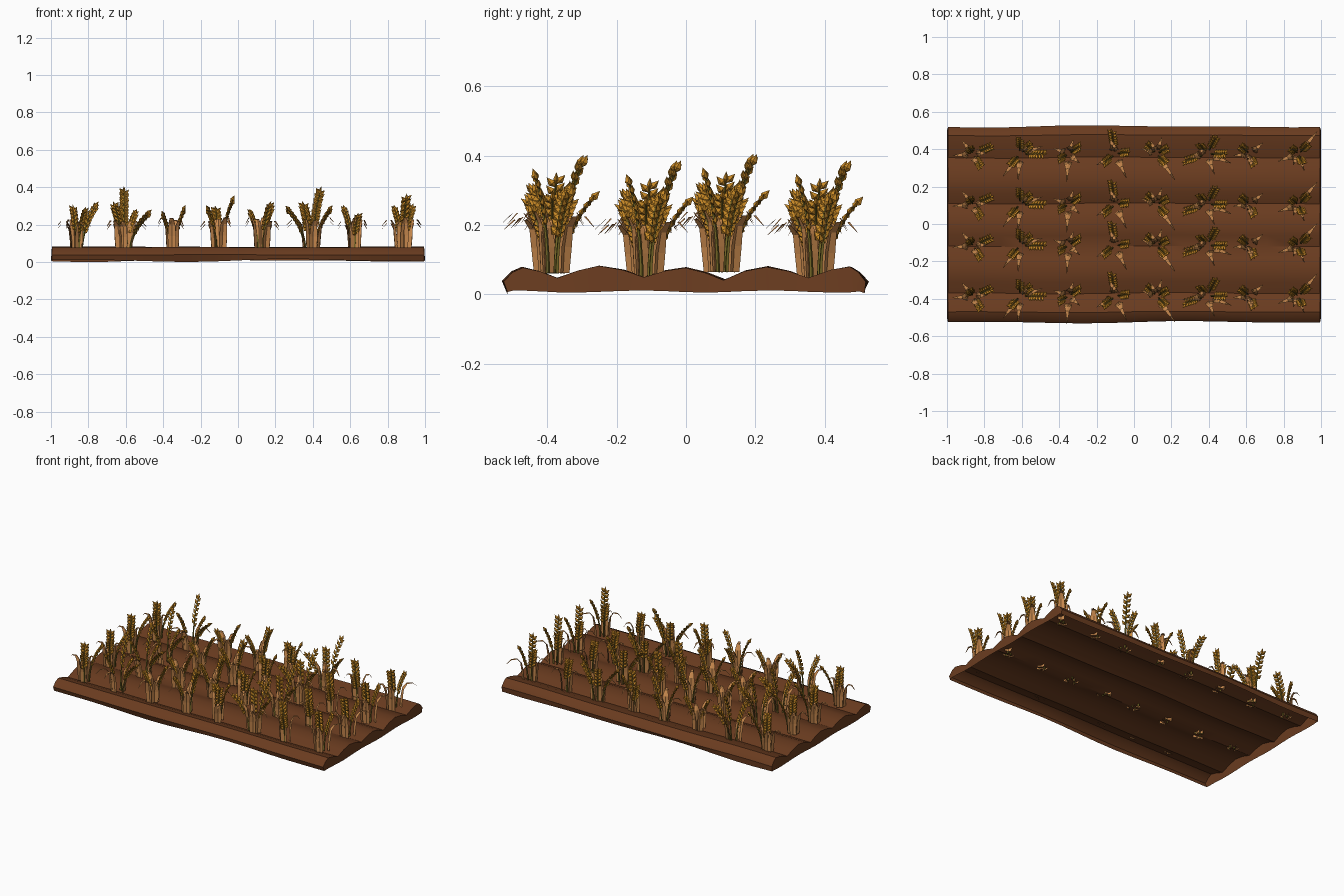
import bpy, bmesh, math, random
from mathutils import Vector

if "Cube" in bpy.data.objects:
    bpy.data.objects.remove(bpy.data.objects["Cube"])

random.seed(4)


def material(name, rgb):
    m = bpy.data.materials.new(name)
    m.diffuse_color = (*rgb, 1)
    m.use_nodes = True
    m.node_tree.nodes["Principled BSDF"].inputs["Base Color"].default_value = m.diffuse_color
    return m


SOIL = material("soil brown", (0.145, 0.045, 0.014))
LEAF = material("dry leaf tan", (0.58, 0.25, 0.075))
STEM = material("stem olive", (0.18, 0.14, 0.02))
GRAIN = material("grain gold", (0.60, 0.26, 0.02))


def to_mesh(bm, name, mat):
    me = bpy.data.meshes.new(name)
    bm.to_mesh(me)
    bm.free()
    me.materials.append(mat)
    return me


def place(me, name, loc=(0, 0, 0)):
    ob = bpy.data.objects.new(name, me)
    ob.location = loc
    bpy.context.collection.objects.link(ob)
    return ob


def bridge(bm, a, b, closed=False):
    for i in range(len(a) if closed else len(a) - 1):
        j = (i + 1) % len(a)
        bm.faces.new((a[i], a[j], b[j], b[i]))


# Ploughed soil: open shell with ridges along x and a ragged skirt
PROFILE = [(-.525, .038), (-.50, .065), (-.47, .078), (-.42, .066), (-.37, .046),
           (-.31, .067), (-.25, .081), (-.18, .07), (-.12, .05), (-.06, .068),
           (0, .077), (.06, .062), (.11, .042), (.17, .068), (.235, .08),
           (.30, .066), (.355, .046), (.42, .069), (.475, .079), (.50, .063), (.522, .036)]


def wobble(x, k):
    return math.sin(4.1 * x + k) * 0.6 + math.sin(7.3 * x + 2 * k) * 0.4


bm = bmesh.new()
rows, lows = [], []
N = 14
for i in range(N + 1):
    x = -0.995 + 1.99 * i / N
    ring = []
    for j, (y, z) in enumerate(PROFILE):
        edge = j in (0, len(PROFILE) - 1)
        ring.append(bm.verts.new((x, y + (0.007 if edge else 0.004) * wobble(x, j * .1),
                                  z + 0.002 * wobble(x, y * 9))))
    low = [bm.verts.new((x, s * 0.515, 0.012 + 0.009 * wobble(x, 1 + s))) for s in (-1, 1)]
    rows.append(ring)
    lows.append(low)
for a, b in zip(rows, rows[1:]):
    bridge(bm, b, a)
for s, e in ((0, 0), (1, -1)):
    bridge(bm, [r[e] for r in rows], [l[s] for l in lows])
# end walls
for k in (0, N):
    sx = -0.005 if k == 0 else 0.005
    mid = [bm.verts.new((rows[k][j].co.x + sx, PROFILE[j][0], 0.012 + 0.003 * math.sin(j)))
           for j in range(1, len(PROFILE) - 1)]
    bridge(bm, rows[k], [lows[k][0]] + mid + [lows[k][1]])
zmin = min(v.co.z for v in bm.verts)
for v in bm.verts:
    if v.co.z < 0.03:
        v.co.z = max(0, v.co.z - zmin)
bmesh.ops.recalc_face_normals(bm, faces=bm.faces)
top = max(bm.faces, key=lambda f: f.normal.z * f.normal.z)
if top.normal.z < 0:
    bmesh.ops.reverse_faces(bm, faces=bm.faces)
soil = place(to_mesh(bm, "soil_bed", SOIL), "soil_bed")
bpy.context.view_layer.objects.active = soil
soil.select_set(True)
bpy.ops.object.shade_smooth_by_angle(angle=math.radians(35))

# Clumps: x, ear tips (dx, dy, height), leaf tips (dx, dy)
CLUMPS = [
    (-.86, [(.10, .04, .24), (.04, -.07, .21), (-.02, .03, .22)], [(-.11, -.01), (.03, -.08), (-.06, .07)]),
    (-.61, [(0, .08, .32), (.13, 0, .20), (-.05, -.06, .24), (.06, .05, .20)], [(-.09, -.12), (-.01, -.14), (.12, .04)]),
    (-.35, [(.06, .04, .22), (-.05, -.03, .19)], [(-.01, -.15), (-.08, .03), (.06, -.05)]),
    (-.10, [(.07, .01, .27), (-.02, .12, .22), (-.06, -.05, .22)], [(.06, -.13), (-.10, -.06), (-.03, .09)]),
    (.12, [(.05, -.05, .24), (-.05, .05, .2), (.06, .03, .23)], [(.10, -.14), (.03, .09), (-.08, .03)]),
    (.39, [(.05, .09, .32), (-.12, -.04, .22), (.10, 0, .22), (-.04, .05, .24)], [(.13, -.05), (-.13, -.02), (.04, -.11)]),
    (.62, [(-.05, .04, .22), (.02, -.06, .18)], [(.07, .06), (.01, -.08), (-.09, -.01)]),
    (.88, [(.02, -.05, .28), (.05, .05, .23), (-.04, .03, .22)], [(.10, .12), (-.11, -.04), (.03, -.09)]),
]


def leaf(bm, cx, dx, dy):
    """Upright blade that bends over to a narrow drooping tip."""
    d = Vector((dx, dy, 0))
    reach = d.length
    d.normalize()
    side = Vector((-d.y, d.x, 0))
    h = random.uniform(.155, .18)
    prev = None
    for r, z, w in ((.30, 0, .020), (.34, .45, .023), (.40, .8, .018),
                    (.55, .98, .010), (.78, .98, .006), (1, .8, .001)):
        c = Vector((cx, 0, h * z)) + d * reach * r
        cur = [bm.verts.new(c - side * w), bm.verts.new(c - d * w * .35),
               bm.verts.new(c + side * w)]
        if prev:
            bridge(bm, prev, cur)
        prev = cur


def grain(bm, c, axis, side, ln=.020, w=.0115):
    """Pointed eight-sided kernel."""
    axis = axis.normalized()
    u = axis.cross(side).normalized()
    v = axis.cross(u)
    mid = c - axis * ln * .15
    ring = [bm.verts.new(mid + o) for o in (u * w, v * w * .7, -u * w, -v * w * .7)]
    for tip in (c + axis * ln, c - axis * ln):
        t = bm.verts.new(tip)
        for i in range(4):
            bm.faces.new((ring[i], ring[(i + 1) % 4], t))


def ear(stems, grains, cx, dx, dy, h):
    """Curved stem with paired kernels along its upper half."""
    p0, p1, p2 = (Vector((cx + dx * k, dy * k, h * z)) for k, z in ((.25, 0), (.3, .6), (1, 1)))
    side = Vector((-dy, dx, 0)).normalized()
    # turn the flat ear a little so it shows from more sides
    side = (side + Vector((dx, dy, 0)).normalized() * random.uniform(-.6, .6)).normalized()

    def at(t):
        return p0 * (1 - t) ** 2 + p1 * 2 * t * (1 - t) + p2 * t * t

    def tan(t):
        return ((p1 - p0) * (1 - t) + (p2 - p1) * t).normalized()

    prev = None
    for i in range(7):
        t = i / 6
        u = tan(t).cross(side).normalized()
        r = .006 - .003 * t
        ring = [stems.verts.new(at(t) + o * r) for o in (side, u, -side, -u)]
        if prev:
            bridge(stems, prev, ring, True)
        prev = ring
    pairs = 6
    for i in range(pairs):
        for s in (-1, 1):
            t = .42 + .5 * i / (pairs - 1) + .02 * s
            axis = tan(t) + side * s * .9
            grain(grains, at(t) + axis.normalized() * .020, axis, tan(t).cross(side))
    grain(grains, at(1) + tan(1) * .004, tan(1), side)


# One crop row, shared by the four furrows
leaves, stems, grains = bmesh.new(), bmesh.new(), bmesh.new()
for cx, ears, tips in CLUMPS:
    for e in ears:
        ear(stems, grains, cx, *e)
    for t in tips:
        leaf(leaves, cx, *t)
    # short inner blade opposite the longest one
    leaf(leaves, cx, -tips[0][0] * .5 + .02, -tips[0][1] * .5)
for b in (leaves, stems, grains):
    bmesh.ops.recalc_face_normals(b, faces=b.faces)
parts = [("leaves", to_mesh(leaves, "leaves", LEAF)),
         ("stems", to_mesh(stems, "stems", STEM)),
         ("grain_ears", to_mesh(grains, "grain_ears", GRAIN))]
for n, (y, z) in enumerate(((-.385, .061), (-.115, .045), (.105, .064), (.375, .045))):
    for name, me in parts:
        place(me, f"{name}_row_{n + 1}", (0, y, z))
